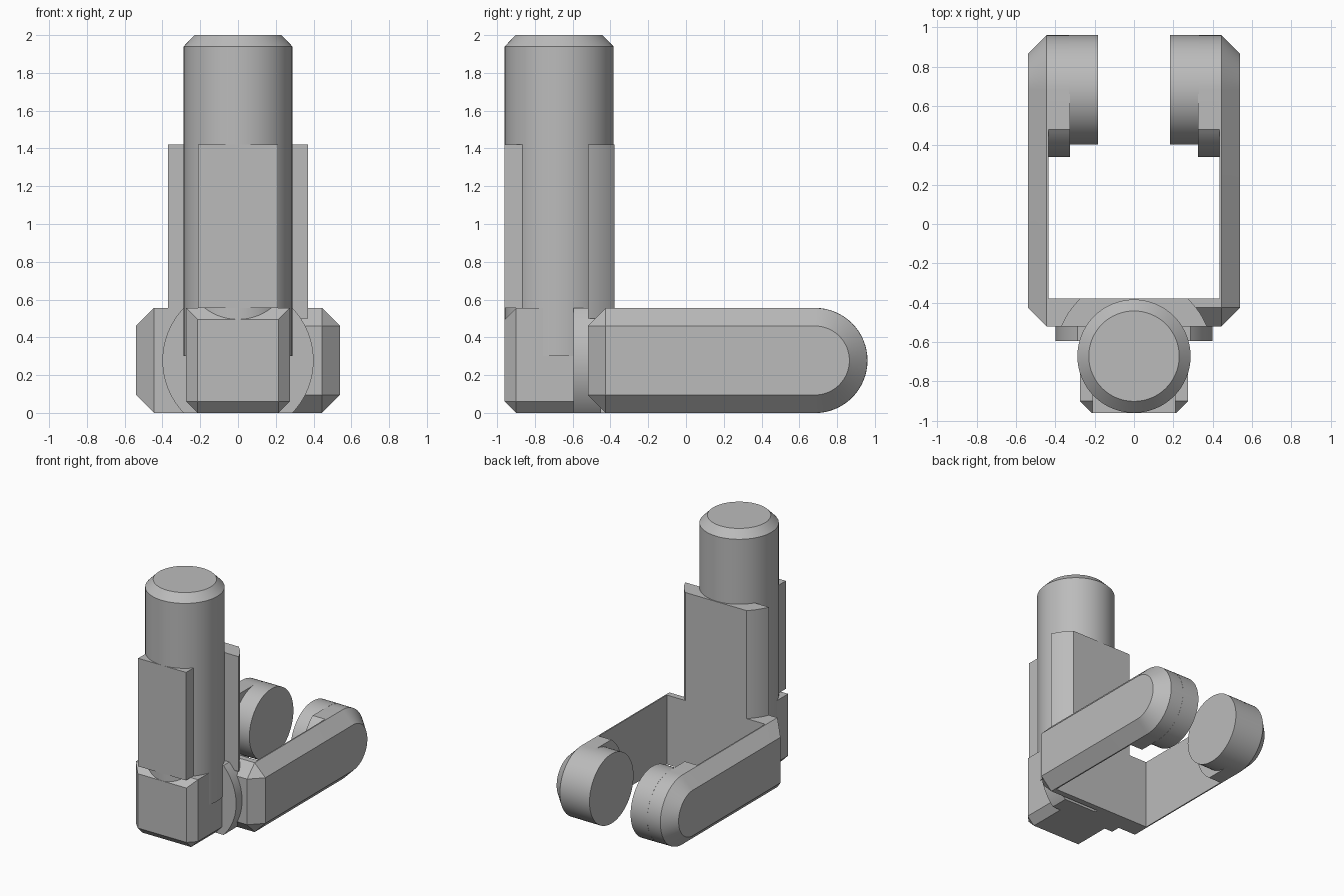
import bpy, bmesh
from math import asin, cos, sin, pi

if "Cube" in bpy.data.objects:
    bpy.data.objects.remove(bpy.data.objects["Cube"], do_unlink=True)

grey = bpy.data.materials.new("plain grey")
grey.use_nodes = True
COLOUR = (0.5, 0.5, 0.5, 1)
grey.diffuse_color = COLOUR
grey.node_tree.nodes["Principled BSDF"].inputs["Base Color"].default_value = COLOUR

H = 0.555            # height of the base
R = H / 2            # radius of the arm ends
TIP = 0.96 - R       # centre of the arm ends
FRONT = -0.52        # front of the crossbar
CH = 0.095           # arm chamfer
TOWER = -0.672       # centre of the tower

PLACE = {"x": lambda u, v, h: (h, u, v),
         "y": lambda u, v, h: (u, h, v),
         "z": lambda u, v, h: (u, v, h)}


def arc(cu, cv, r, a, b, n=32):
    steps = [a + (b - a) * i / n for i in range(n + 1)]
    return [(cu + r * cos(t), cv + r * sin(t)) for t in steps]


def loft(name, axis, sections):
    """Skin matching outlines, each given as (height along axis, points)."""
    bm = bmesh.new()
    rings = [[bm.verts.new(PLACE[axis](u, v, h)) for u, v in pts] for h, pts in sections]
    for low, high in zip(rings, rings[1:]):
        for i in range(len(low)):
            j = (i + 1) % len(low)
            bm.faces.new((low[i], low[j], high[j], high[i]))
    bm.faces.new(rings[0])
    bm.faces.new(rings[-1])
    bmesh.ops.remove_doubles(bm, verts=bm.verts, dist=0.0005)
    bmesh.ops.recalc_face_normals(bm, faces=bm.faces)
    mesh = bpy.data.meshes.new(name)
    bm.to_mesh(mesh)
    bm.free()
    mesh.materials.append(grey)
    obj = bpy.data.objects.new(name, mesh)
    bpy.context.collection.objects.link(obj)
    bpy.ops.object.select_all(action="DESELECT")
    obj.select_set(True)
    bpy.context.view_layer.objects.active = obj
    bpy.ops.object.shade_smooth_by_angle(angle=pi / 7)
    return obj


def prism(name, axis, lo, hi, pts):
    return loft(name, axis, [(lo, pts), (hi, pts)])


def rect(u0, u1, v0, v1):
    return [(u0, v0), (u1, v0), (u1, v1), (u0, v1)]


def front_edge(inset, cut):
    """Front end of an arm or crossbar, from top to bottom."""
    y, c = FRONT + inset, max(cut - inset, 0)
    return [(y + c, H - inset), (y, H - inset - c), (y, inset + c), (y + c, inset)]


def arm_outline(inset, cut):
    return front_edge(inset, cut) + arc(TIP, R, R - inset, -pi / 2, pi / 2)


# Fork arms, pads and crossbar halves; only the left front edge is chamfered
for side, s, cut in (("left", 1, CH), ("right", -1, 0)):
    full = arm_outline(0, cut)
    loft(side + "_arm", "x", [(s * 0.435, full), (s * 0.445, full),
                              (s * 0.54, arm_outline(CH, cut))])
    prism(side + "_crossbar", "x", 0, s * 0.44,
          front_edge(0, cut) + [(-0.378, 0), (-0.378, H)])
    clip = asin(R / 0.343)
    prism(side + "_pad_collar", "x", s * 0.325, s * 0.437,
          arc(TIP, R, R, -pi / 2, pi / 2) + arc(TIP, R, 0.343, pi - clip, pi + clip))
    prism(side + "_pad", "x", s * 0.182, s * 0.33, arc(TIP, R, R + 0.001, 0, 2 * pi, 64)[:-1])

# Round hub plate with flat top and bottom
clip = asin(R / 0.4)
prism("hub_plate", "y", -0.595, -0.45,
      arc(0, R, 0.4, -clip, clip) + arc(0, R, 0.4, pi - clip, pi + clip))

# Front block with chamfered front and lower edges
B, E = 0.275, 0.06
body = [(-B, H), (-B, E), (E - B, 0), (B - E, 0), (B, E), (B, H)]
nose = [(max(E - B, min(B - E, u)), max(E, min(H - E, v))) for u, v in body]
loft("front_block", "y", [(-0.5, body), (-0.9, body), (-0.96, nose)])

# Tower: round post, flat front plate and curved-edge back plate
post = [arc(0, TOWER, r, 0, 2 * pi, 64)[:-1] for r in (0.288, 0.23)]
loft("post", "z", [(0.3, post[0]), (1.94, post[0]), (2, post[1])])
prism("front_plate", "z", H, 1.42, rect(-0.212, 0.212, -0.96, TOWER))
a, b = asin((FRONT - TOWER) / 0.4), asin((-0.378 - TOWER) / 0.4)
prism("back_plate", "z", 0.5, 1.42,
      arc(0, TOWER, 0.4, a, b) + arc(0, TOWER, 0.4, pi - b, pi - a))
